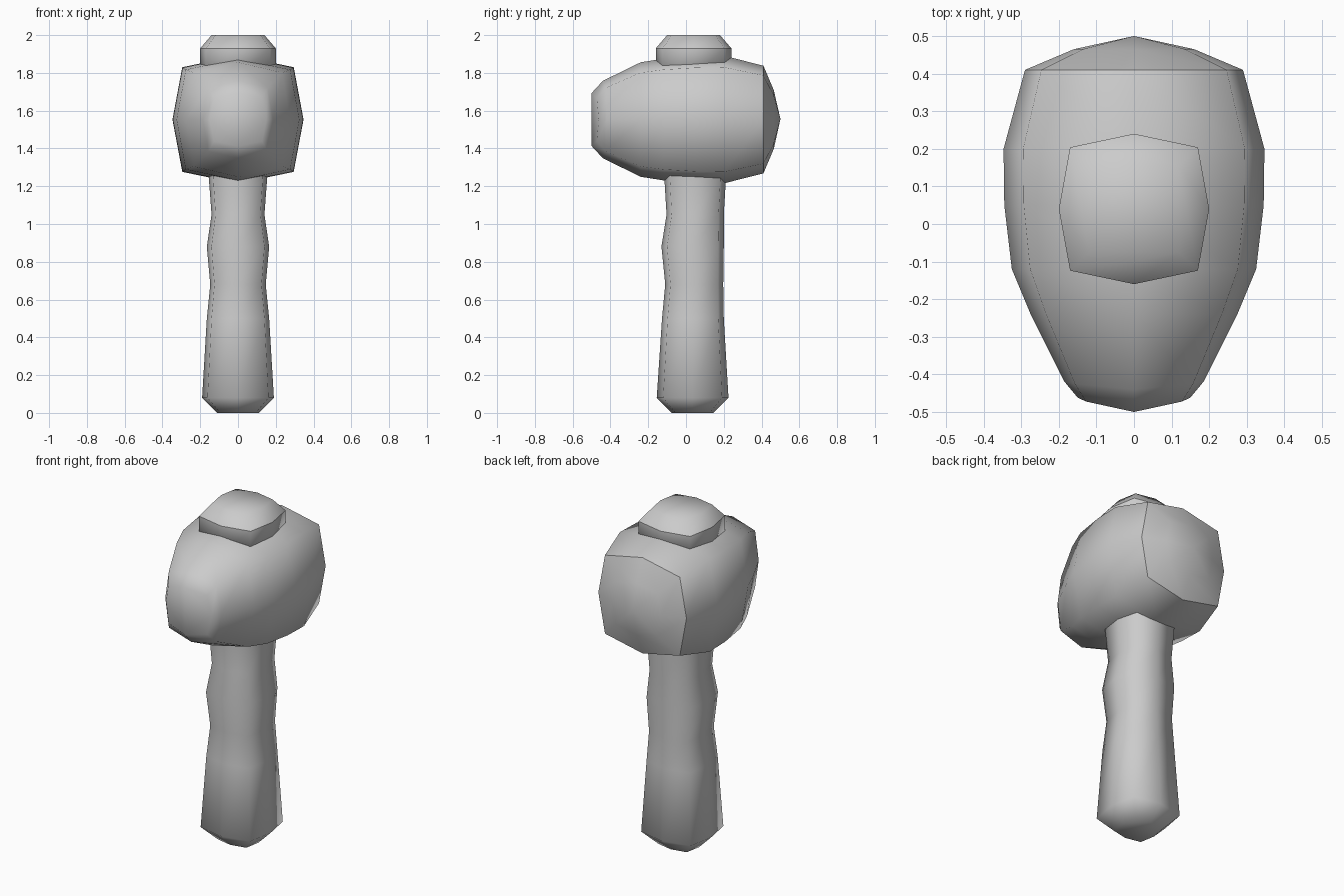
import bpy, bmesh

if "Cube" in bpy.data.objects:
    bpy.data.objects.remove(bpy.data.objects["Cube"])

# Rounded-square octagon used for every cross-section
DX, DY = 0.85, 0.82
OCT = [(1, 0), (DX, DY), (0, 1), (-DX, DY), (-1, 0), (-DX, -DY), (0, -1), (DX, -DY)]


def loft(name, rings, sharp=(), tip=None):
    """Skin a list of 8-point rings, closing both ends (optional centre tip on the last)."""
    bm = bmesh.new()
    loops = [[bm.verts.new(p) for p in r] for r in rings]
    for a, b in zip(loops, loops[1:]):
        for i in range(8):
            j = (i + 1) % 8
            bm.faces.new((a[i], a[j], b[j], b[i]))
    bm.faces.new(loops[0][::-1])
    if tip:
        t = bm.verts.new(tip)
        for i in range(8):
            bm.faces.new((loops[-1][i], loops[-1][(i + 1) % 8], t))
    else:
        bm.faces.new(loops[-1])
    bmesh.ops.recalc_face_normals(bm, faces=bm.faces)
    for f in bm.faces:
        f.smooth = True
    for k in sharp:
        for i in range(8):
            bm.edges.get((loops[k][i], loops[k][(i + 1) % 8])).smooth = False
    me = bpy.data.meshes.new(name)
    bm.to_mesh(me)
    bm.free()
    ob = bpy.data.objects.new(name, me)
    bpy.context.collection.objects.link(ob)
    return ob


def flat_ring(z, rx, y0, y1):
    c, ry = (y0 + y1) / 2, (y1 - y0) / 2
    return [(u * rx, c + v * ry, z) for u, v in OCT]


def head_ring(y, rx, rz, bow=0.0, cz=1.553):
    return [(u * rx, y + bow * (u * rx) ** 2, cz + v * rz) for u, v in OCT]


# Handle with a swollen grip and chamfered foot
loft("handle", [flat_ring(*r) for r in [
    (0.0, 0.11, -0.075, 0.145), (0.08, 0.19, -0.155, 0.225),
    (0.5, 0.165, -0.127, 0.2), (0.68, 0.147, -0.11, 0.197),
    (0.88, 0.165, -0.13, 0.2), (1.05, 0.14, -0.103, 0.2),
    (1.25, 0.155, -0.115, 0.212), (1.35, 0.155, -0.115, 0.212)]])

# Hammer head: tapered bowed nose, wide middle, domed back
loft("hammer_head", [head_ring(*r) for r in [
    (-0.5, 0.15, 0.14, 1.7), (-0.44, 0.185, 0.205, 0.6),
    (-0.24, 0.275, 0.303), (-0.12, 0.325, 0.322),
    (0.05, 0.345, 0.335), (0.2, 0.347, 0.338),
    (0.41, 0.29, 0.285), (0.465, 0.16, 0.155)]],
    sharp=(6,), tip=(0, 0.5, 1.556))

# Handle end poking out of the top of the head
loft("handle_cap", [flat_ring(*r) for r in [
    (1.78, 0.2, -0.16, 0.24), (1.93, 0.2, -0.16, 0.24),
    (2.0, 0.14, -0.1, 0.18)]], sharp=(1,))
